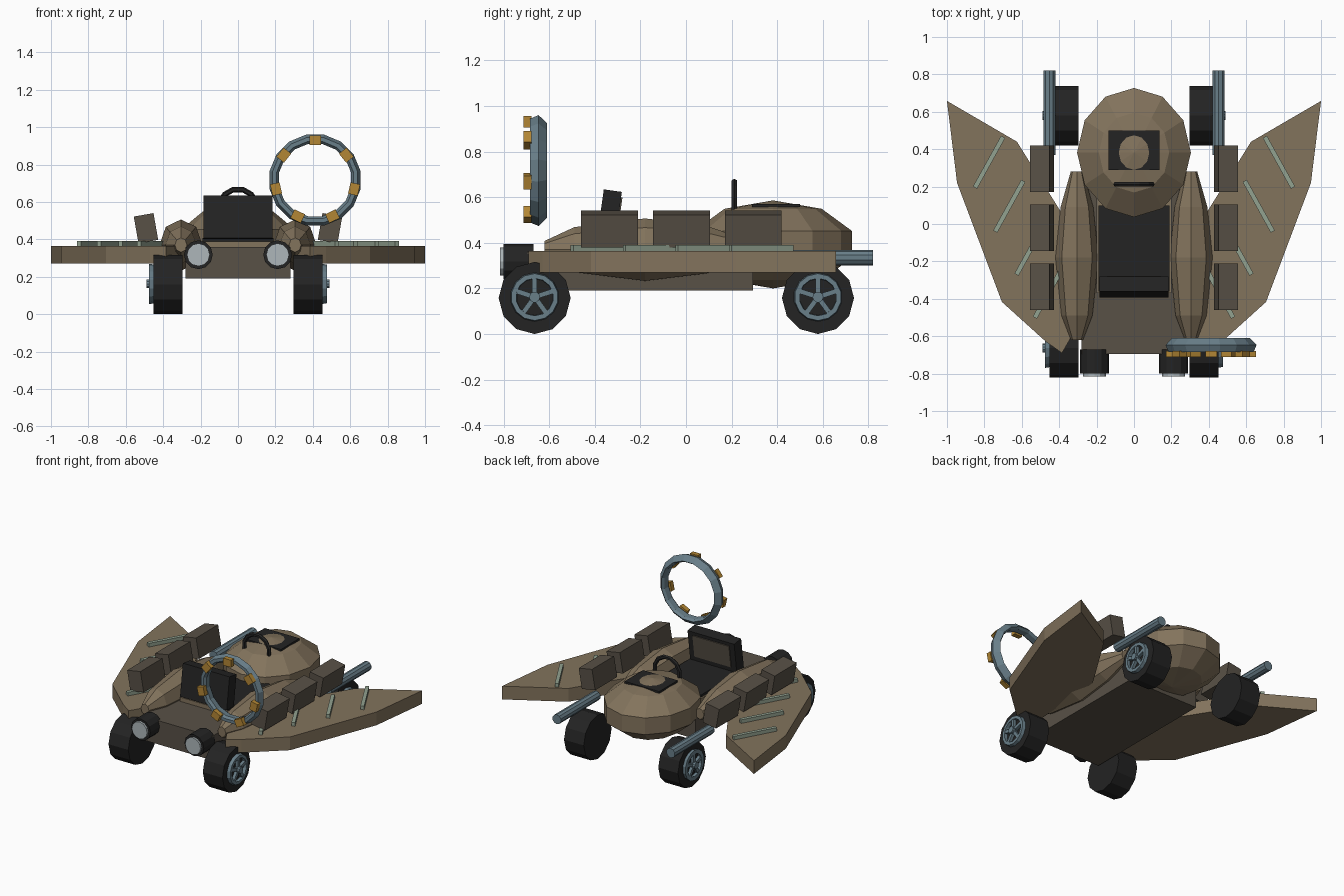
import bpy, bmesh, math
from mathutils import Matrix, Vector

if "Cube" in bpy.data.objects:
    bpy.data.objects.remove(bpy.data.objects["Cube"])


def mat(name, rgb):
    m = bpy.data.materials.new(name)
    m.diffuse_color = (*rgb, 1)
    m.use_nodes = True
    m.node_tree.nodes["Principled BSDF"].inputs["Base Color"].default_value = m.diffuse_color
    return m


TAN = mat("tan hull", (0.225, 0.172, 0.108))
BROWN = mat("dark brown", (0.098, 0.082, 0.062))
BLACK = mat("black", (0.017, 0.017, 0.017))
STEEL = mat("blue steel", (0.14, 0.21, 0.25))
GOLD = mat("gold", (0.45, 0.24, 0.035))
GLASS = mat("lamp glass", (0.42, 0.47, 0.49))
GREEN = mat("pale green", (0.29, 0.36, 0.28))


def finish(name, bm, material):
    bmesh.ops.recalc_face_normals(bm, faces=bm.faces)
    me = bpy.data.meshes.new(name)
    bm.to_mesh(me)
    bm.free()
    me.materials.append(material)
    ob = bpy.data.objects.new(name, me)
    bpy.context.collection.objects.link(ob)
    return ob


def box(name, center, size, material, rot=None):
    bm = bmesh.new()
    m = Matrix.Translation(center) @ (rot or Matrix()) @ Matrix.Diagonal((*size, 1))
    bmesh.ops.create_cube(bm, size=1, matrix=m)
    return finish(name, bm, material)


def cylinder(name, center, r, depth, axis, material, sides=12):
    bm = bmesh.new()
    rot = Vector((0, 0, 1)).rotation_difference(Vector(axis)).to_matrix().to_4x4()
    bmesh.ops.create_cone(bm, cap_ends=True, segments=sides, radius1=r, radius2=r,
                          depth=depth, matrix=Matrix.Translation(center) @ rot)
    return finish(name, bm, material)


def loft(name, rings, material, closed=False):
    """Bridge successive rings of points; cap the ends unless closed."""
    bm = bmesh.new()
    vs = [[bm.verts.new(p) for p in ring] for ring in rings]
    n = len(vs[0])
    for i in range(len(vs) - (0 if closed else 1)):
        a, b = vs[i], vs[(i + 1) % len(vs)]
        for j in range(n):
            bm.faces.new((a[j], a[(j + 1) % n], b[(j + 1) % n], b[j]))
    if not closed:
        bm.faces.new(vs[0])
        bm.faces.new(vs[-1])
    return finish(name, bm, material)


def hoop(name, center, profile, segs, normal, material):
    """Closed ring with a (radius, offset) cross-section around the x or y axis."""
    rings = []
    for k in range(segs):
        t = 2 * math.pi * k / segs + math.pi / segs
        c, s = math.cos(t), math.sin(t)
        pts = [(r * c, o, r * s) if normal == "y" else (o, r * c, r * s) for r, o in profile]
        rings.append([Vector(center) + Vector(p) for p in pts])
    return loft(name, rings, material, closed=True)


# Chassis and cockpit
box("chassis", (0, -0.2, 0.275), (0.56, 0.99, 0.17), BROWN)
box("cockpit_tub", (0, -0.1, 0.34), (0.4, 0.54, 0.1), TAN)
box("cockpit_floor", (0, -0.13, 0.397), (0.38, 0.46, 0.02), BLACK)
lean = Matrix.Rotation(math.radians(-8), 4, "X")
dash_c = Vector((0, -0.337, 0.515))
box("dashboard", dash_c, (0.37, 0.08, 0.23), BLACK, lean)
box("dashboard_screen", dash_c + lean @ Vector((0, 0.042, 0.01)), (0.29, 0.008, 0.16), BROWN, lean)

# Rear dome, hatch and grab handle
bm = bmesh.new()
bmesh.ops.create_uvsphere(bm, u_segments=12, v_segments=5, radius=1,
                          matrix=Matrix.Translation((0, 0.382, 0.393)) @ Matrix.Diagonal((0.32, 0.363, 0.193, 1)))
finish("rear_dome", bm, TAN)
box("hatch_plate", (0, 0.395, 0.563), (0.275, 0.21, 0.014), BLACK)
hoop("grab_handle", (0, 0.212, 0.57),
     [(0.1 + 0.015 * math.cos(k * math.pi / 3), 0.014 * math.sin(k * math.pi / 3)) for k in range(6)],
     12, "y", BLACK)

WING = [(1, 0.658), (0.946, 0.22), (0.706, -0.417), (0.47, -0.63), (0.385, -0.69),
        (0.31, -0.56), (0.35, 0.0), (0.417, 0.107), (0.626, 0.44)]
POD = [(-0.62, 0.28), (-0.49, 0.72), (-0.18, 1), (0.09, 0.76), (0.28, 0.29)]

for s, side in ((-1, "left"), (1, "right")):
    # Wing plate with pale stripes
    loft(side + "_wing", [[(s * x, y, z) for x, y in WING] for z in (0.27, 0.365)], TAN)
    for i, (x, y) in enumerate([(0.85, 0.195), (0.742, -0.04), (0.628, -0.27), (0.53, -0.5)]):
        box(f"{side}_wing_stripe_{i + 1}", (s * (x - 0.075), y + 0.135, 0.377), (0.025, 0.31, 0.028),
            GREEN, Matrix.Rotation(s * math.radians(29), 4, "Z"))

    # Tapered side pod
    rings = []
    for y, k in POD:
        rings.append([(s * 0.305 + 0.115 * k * math.cos(a), y, 0.37 + 0.137 * k * math.sin(a))
                      for a in (j * math.pi / 4 for j in range(8))])
    loft(side + "_pod", rings, TAN)

    # Row of three canted storage boxes
    for i, y in enumerate((-0.335, -0.02, 0.295)):
        box(f"{side}_storage_box_{i + 1}", (s * 0.492, y, 0.46), (0.107, 0.25, 0.145),
            BROWN, Matrix.Rotation(s * math.radians(10), 4, "Y"))

    # Headlamp and rear tube
    cylinder(side + "_lamp_housing", (s * 0.212, -0.735, 0.318), 0.077, 0.13, (0, 1, 0), BLACK)
    cylinder(side + "_lamp_lens", (s * 0.212, -0.785, 0.318), 0.061, 0.06, (0, 1, 0), GLASS)
    cylinder(side + "_rear_tube", (s * 0.452, 0.595, 0.335), 0.034, 0.45, (0, 1, 0), STEEL, 10)

    # Wheels with rim and five spokes
    for end, y in (("front", -0.664), ("rear", 0.579)):
        tag = f"{side}_{end}_"
        cylinder(tag + "wheel", (s * 0.374, y, 0.158), 0.158, 0.156, (1, 0, 0), BLACK)
        hoop(tag + "rim", (s * 0.46, y, 0.162),
             [(0.108, -0.015), (0.103, 0.015), (0.082, 0.015), (0.08, -0.015)], 14, "x", STEEL)
        cylinder(tag + "hub", (s * 0.468, y, 0.162), 0.024, 0.044, (1, 0, 0), STEEL, 10)
        for k in range(5):
            r = Matrix.Rotation(2 * math.pi * k / 5, 4, "X")
            box(f"{tag}spoke_{k + 1}", Vector((s * 0.46, y, 0.162)) + r @ Vector((0, 0, 0.05)),
                (0.026, 0.022, 0.08), STEEL, r)

# Upright ring with seven gold blocks
ring_c = Vector((0.412, -0.647, 0.717))
hoop("signal_ring", ring_c,
     [(0.248, 0), (0.212, 0.037), (0.2, 0.02), (0.197, -0.02), (0.21, -0.037), (0.232, -0.037)],
     16, "y", STEEL)
for k in range(7):
    r = Matrix.Rotation(2 * math.pi * k / 7, 4, "Y")
    box(f"ring_block_{k + 1}", ring_c + r @ Vector((0, -0.048, 0.214)), (0.062, 0.034, 0.052), GOLD, r)
